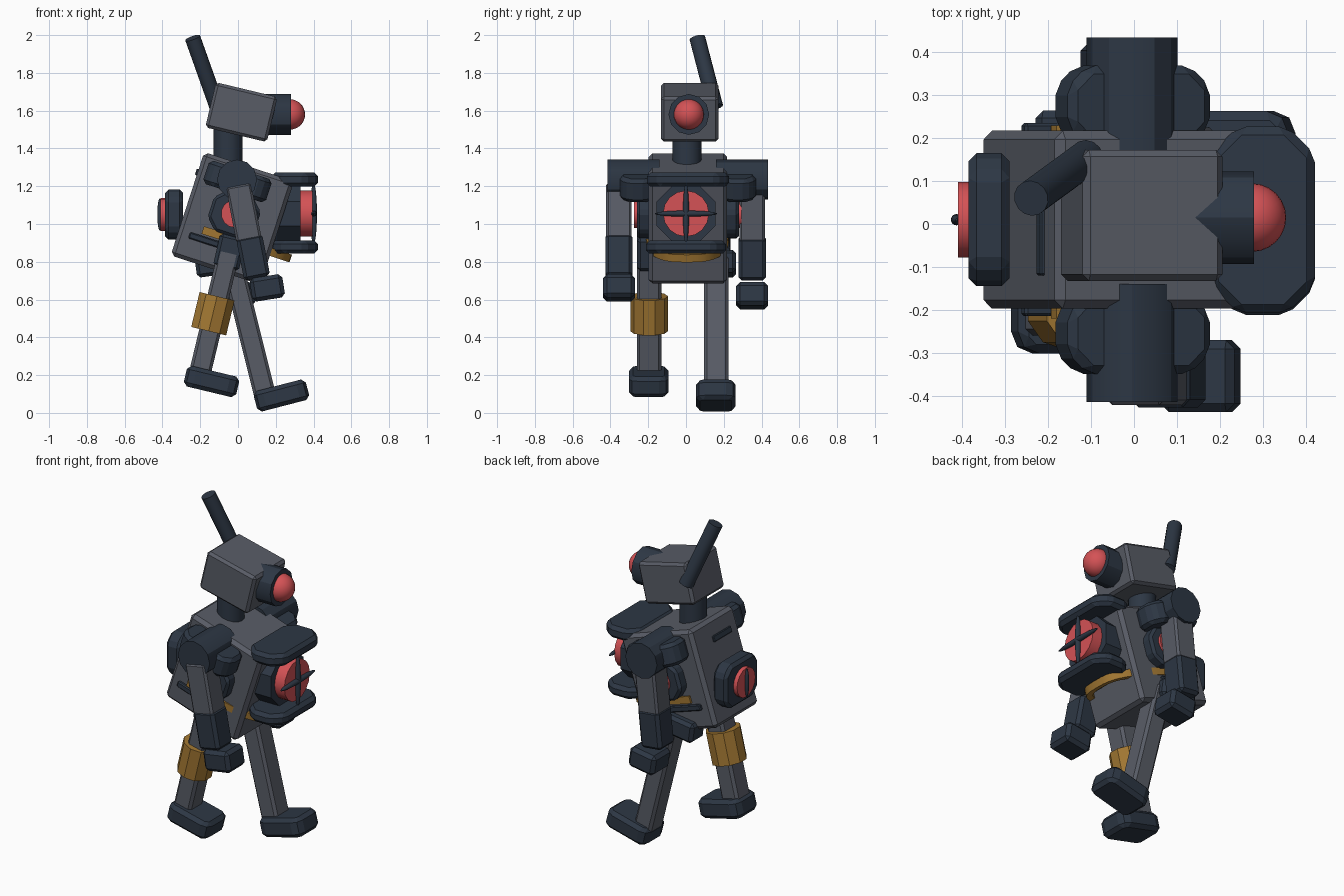
import bpy, bmesh, math
from mathutils import Vector, Matrix

if "Cube" in bpy.data.objects:
    bpy.data.objects.remove(bpy.data.objects["Cube"])


def material(name, rgb):
    m = bpy.data.materials.new(name)
    m.diffuse_color = (*rgb, 1)
    m.use_nodes = True
    m.node_tree.nodes["Principled BSDF"].inputs["Base Color"].default_value = m.diffuse_color
    return m


GRAY = material("steel_gray", (0.098, 0.107, 0.133))
DARK = material("dark_navy", (0.026, 0.038, 0.058))
RED = material("signal_red", (0.66, 0.085, 0.092))
GOLD = material("brass", (0.36, 0.185, 0.032))


def finish(bm, name, mat, loc=(0, 0, 0), tilt=0, smooth=True):
    """Turn a bmesh into an object, tilted about y (positive = nose down)."""
    bmesh.ops.recalc_face_normals(bm, faces=bm.faces)
    me = bpy.data.meshes.new(name)
    bm.to_mesh(me)
    bm.free()
    me.materials.append(mat)
    ob = bpy.data.objects.new(name, me)
    bpy.context.collection.objects.link(ob)
    ob.location = loc
    ob.rotation_euler = (0, math.radians(tilt), 0)
    if smooth:
        bpy.ops.object.select_all(action='DESELECT')
        ob.select_set(True)
        bpy.context.view_layer.objects.active = ob
        bpy.ops.object.shade_smooth_by_angle(angle=math.radians(30))
    return ob


def box(name, mat, loc, size, tilt=0, bevel=0.015, chamfer=0, axis=2):
    """Bevelled box; chamfer cuts the four edges parallel to the axis."""
    bm = bmesh.new()
    bmesh.ops.create_cube(bm, size=1)
    bmesh.ops.scale(bm, vec=size, verts=bm.verts)
    if chamfer:
        es = [e for e in bm.edges
              if abs((e.verts[0].co - e.verts[1].co).normalized()[axis]) > 0.9]
        bmesh.ops.bevel(bm, geom=es, offset=chamfer, segments=1, affect='EDGES')
    if bevel:
        bmesh.ops.bevel(bm, geom=bm.edges[:], offset=bevel, segments=1,
                        affect='EDGES', clamp_overlap=True)
    return finish(bm, name, mat, loc, tilt, smooth=False)


def rod(name, mat, a, b, r, sides=16, turn=0):
    """Capped cylinder between two points."""
    a, b = Vector(a), Vector(b)
    bm = bmesh.new()
    bmesh.ops.create_cone(bm, cap_ends=True, segments=sides, radius1=r,
                          radius2=r, depth=(b - a).length)
    bmesh.ops.rotate(bm, verts=bm.verts, matrix=Matrix.Rotation(turn, 3, 'Z'))
    q = Vector((0, 0, 1)).rotation_difference(b - a).to_matrix()
    bmesh.ops.rotate(bm, verts=bm.verts, matrix=q)
    return finish(bm, name, mat, (a + b) / 2)


def ball(name, mat, loc, radii):
    bm = bmesh.new()
    bmesh.ops.create_uvsphere(bm, u_segments=24, v_segments=16, radius=1)
    bmesh.ops.scale(bm, vec=radii, verts=bm.verts)
    return finish(bm, name, mat, loc)


# Head, eye, antenna and neck
box("head", GRAY, (0.018, 0.02, 1.592), (0.335, 0.305, 0.245), 13.5)
rod("eye_housing", DARK, (0.13, 0.015, 1.58), (0.28, 0.015, 1.58), 0.108, 12)
ball("eye", RED, (0.275, 0.015, 1.58), (0.08, 0.08, 0.08))
rod("antenna", DARK, (-0.11, 0.155, 1.62), (-0.24, 0.06, 1.985), 0.042, 14)
rod("neck", DARK, (-0.053, 0.005, 1.28), (-0.053, 0.005, 1.55), 0.077, 16)

# Torso, leaning forward
TILT = 18
torso_c = Vector((-0.03, 0.01, 1.03))


def on_torso(u, y, v):
    return torso_c + Matrix.Rotation(math.radians(TILT), 3, 'Y') @ Vector((u, y, v))


box("torso", GRAY, torso_c, (0.50, 0.415, 0.575), TILT, 0.02)
box("back_slot", DARK, on_torso(-0.25, -0.045, 0.175), (0.02, 0.17, 0.035), TILT, 0.004)

# Chest speaker with crossed bars and jaw plates
MID = 1.055
rod("chest_housing", DARK, (0.1, 0, MID), (0.33, 0, MID), 0.168, 8, math.pi / 8)
rod("chest_disc", RED, (0.3, 0, MID), (0.395, 0, MID), 0.122, 16)
ball("chest_bar_vertical", DARK, (0.4, 0, MID), (0.018, 0.016, 0.16))
ball("chest_bar_horizontal", DARK, (0.4, 0, MID), (0.018, 0.165, 0.016))
box("upper_jaw", DARK, (0.3, 0.01, 1.235), (0.245, 0.435, 0.075), 0, 0.02, 0.065)
box("lower_jaw", DARK, (0.3, 0, 0.878), (0.245, 0.425, 0.07), 0, 0.02, 0.065)

# Back hatch with red window
box("back_hatch", DARK, (-0.338, 0.01, 1.05), (0.095, 0.31, 0.265), 0, 0.018, 0.05, 0)
rod("back_window", RED, (-0.41, 0.01, 1.05), (-0.38, 0.01, 1.05), 0.088, 16)
ball("back_window_bar", DARK, (-0.414, 0.01, 1.05), (0.013, 0.013, 0.085))

# Brass belt looping around the front of the waist
bm = bmesh.new()
rings = []
N = 24
for i in range(N + 1):
    t = math.pi * (i / N - 0.5)
    c, s = math.cos(t), math.sin(t)
    ring = []
    for off, h in ((0, -0.021), (0, 0.021), (-0.035, 0.021), (-0.035, -0.021)):
        u = -0.13 + (0.49 + off) * max(c, 0) ** 0.7
        y = (0.225 + off) * math.copysign(abs(s) ** 0.7, s)
        ring.append(bm.verts.new((u, y, h)))
    rings.append(ring)
for a, b in zip(rings, rings[1:]):
    for k in range(4):
        bm.faces.new((a[k], a[(k + 1) % 4], b[(k + 1) % 4], b[k]))
bm.faces.new(rings[0])
bm.faces.new(rings[-1])
finish(bm, "belt", GOLD, on_torso(0, -0.005, -0.107), TILT)

# Shoulders, side vents and waist straps on both sides
for side, s in (("right", -1), ("left", 1)):
    y0 = 0.01
    rod(side + "_shoulder", DARK, (-0.005, y0 + s * 0.15, 1.235),
        (-0.005, y0 + s * 0.425, 1.235), 0.106, 12)
    box(side + "_shoulder_plate", DARK, (-0.003, y0 + s * 0.265, 1.225),
        (0.35, 0.19, 0.13), TILT, 0.02, 0.05)
    box(side + "_vent_frame", DARK, (-0.02, y0 + s * 0.22, 1.05),
        (0.26, 0.1, 0.23), TILT, 0.015, 0.06, 1)
    rod(side + "_vent_disc", RED, (-0.015, y0 + s * 0.2, MID),
        (-0.015, y0 + s * 0.285, MID), 0.075, 14)
    box(side + "_waist_strap", DARK, on_torso(-0.06, s * 0.21, -0.155),
        (0.26, 0.03, 0.035), TILT, 0.006)

# Arms: right one swings forward, left one hangs down
arms = (
    ("right", -0.355, (0.03, 1.06), (0.08, 0.825), (0.155, 0.662), -11),
    ("left", 0.35, (-0.02, 1.06), (-0.045, 0.82), (0.0, 0.62), 6),
)
for side, y, upper, fore, hand, tilt in arms:
    box(side + "_upper_arm", GRAY, (upper[0], y, upper[1]), (0.135, 0.135, 0.30), tilt, 0.012)
    box(side + "_forearm", DARK, (fore[0], y, fore[1]), (0.14, 0.145, 0.23), tilt, 0.018)
    box(side + "_hand", DARK, (hand[0], y, hand[1]), (0.175, 0.168, 0.125), -9, 0.02)

# Legs: right one trails, left one steps forward
legs = (
    ("right", -0.195, (-0.125, 0.53), 0.68, 13.5, (-0.14, 0.166), 13.5),
    ("left", 0.16, (0.055, 0.445), 0.78, -14, (0.23, 0.092), -14.5),
)
for side, y, mid, length, tilt, foot, foot_tilt in legs:
    box(side + "_leg", GRAY, (mid[0], y, mid[1]), (0.115, 0.13, length), tilt, 0.015)
    box(side + "_foot", DARK, (foot[0], y - 0.002, foot[1]), (0.285, 0.21, 0.112),
        foot_tilt, 0.022, 0.03)
box("right_hip", DARK, (-0.045, -0.195, 0.85), (0.14, 0.13, 0.18), 13, 0.018)
box("left_hip", DARK, (-0.11, 0.2, 0.79), (0.23, 0.13, 0.12), -8, 0.018)

# Brass band on the right knee
d = Vector((math.sin(math.radians(13.5)), 0, math.cos(math.radians(13.5)))) * 0.095
c = Vector((-0.133, -0.195, 0.525))
rod("knee_band", GOLD, c - d, c + d, 0.1, 10)
